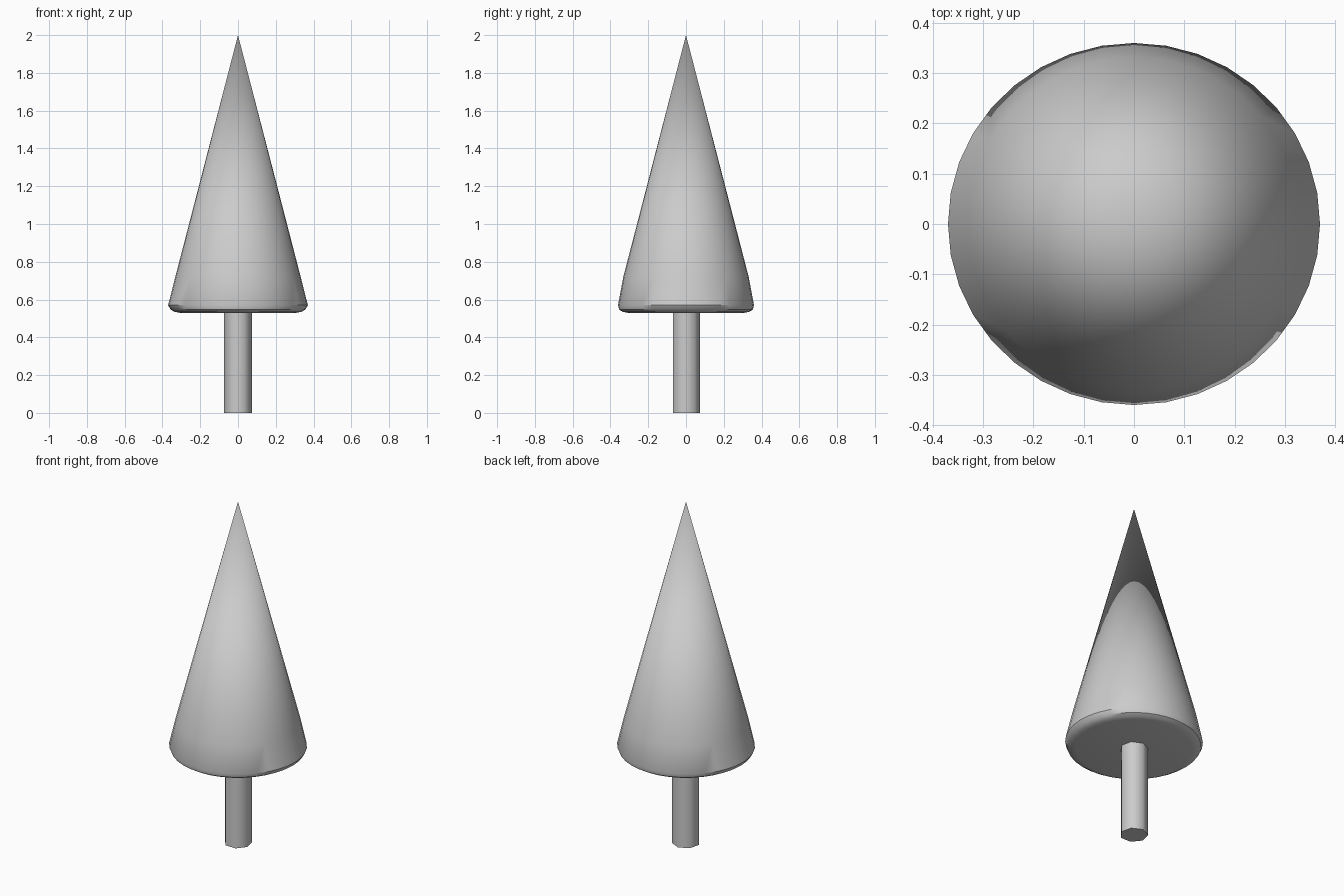
import bpy, bmesh
from math import sin, cos, pi, radians

if "Cube" in bpy.data.objects:
    bpy.data.objects.remove(bpy.data.objects["Cube"])


def lathe(name, profile, sides, start=0.0):
    """Stack elliptical rings (rx, ry, z); a zero radius makes a single tip vertex."""
    bm = bmesh.new()
    rings = []
    for rx, ry, z in profile:
        n = sides if rx > 0 else 1
        rings.append([bm.verts.new((rx * cos(start + 2 * pi * i / sides),
                                    ry * sin(start + 2 * pi * i / sides), z))
                      for i in range(n)])
    for a, b in zip(rings, rings[1:]):
        for i in range(sides):
            j = (i + 1) % sides
            if len(b) == 1:
                bm.faces.new((a[i], a[j], b[0]))
            else:
                bm.faces.new((a[i], a[j], b[j], b[i]))
    bm.faces.new(rings[0][::-1])
    if len(rings[-1]) > 1:
        bm.faces.new(rings[-1])
    bmesh.ops.recalc_face_normals(bm, faces=bm.faces)
    me = bpy.data.meshes.new(name)
    bm.to_mesh(me)
    bm.free()
    ob = bpy.data.objects.new(name, me)
    bpy.context.collection.objects.link(ob)
    return ob


def smooth(ob, angle):
    bpy.ops.object.select_all(action='DESELECT')
    ob.select_set(True)
    bpy.context.view_layer.objects.active = ob
    bpy.ops.object.shade_smooth_by_angle(angle=radians(angle))


# Conical foliage with a rounded lower rim
foliage = lathe("foliage", [
    (0.31, 0.31, 0.53),
    (0.335, 0.335, 0.535),
    (0.357, 0.354, 0.547),
    (0.37, 0.36, 0.57),
    (0.332, 0.332, 0.72),
    (0.0, 0.0, 2.0),
], 36)
smooth(foliage, 35)

# Seven-sided trunk, one corner pointing to the back
trunk = lathe("trunk", [(0.075, 0.075, 0.0), (0.075, 0.075, 0.535)], 7, pi / 2)
smooth(trunk, 60)
